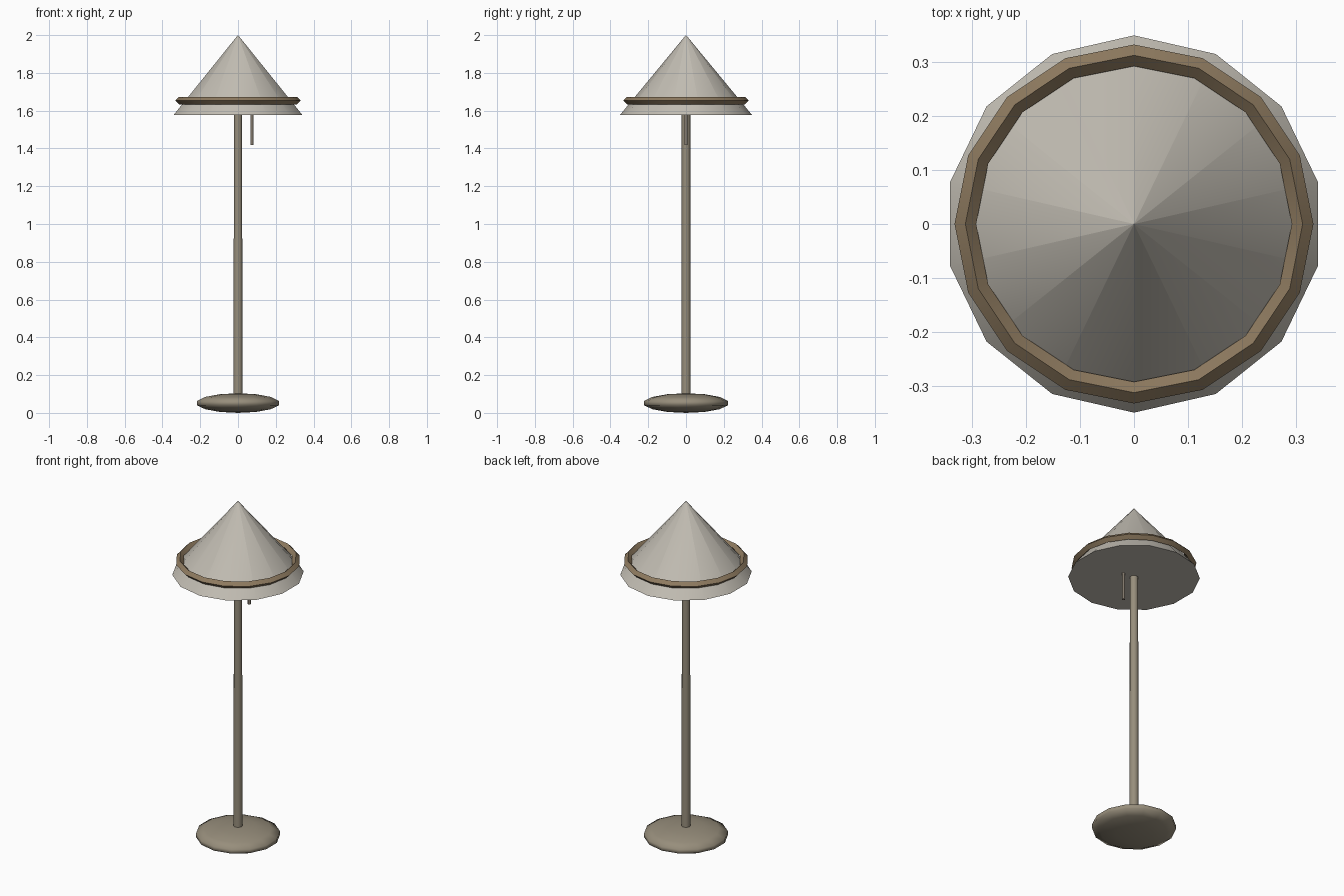
import bpy
from math import pi, radians

if "Cube" in bpy.data.objects:
    bpy.data.objects.remove(bpy.data.objects["Cube"])


def paint(name, rgb):
    m = bpy.data.materials.new(name)
    m.diffuse_color = (*rgb, 1)
    m.use_nodes = True
    m.node_tree.nodes["Principled BSDF"].inputs["Base Color"].default_value = m.diffuse_color
    return m


def finish(name, mat, angle=40):
    ob = bpy.context.object
    ob.name = name
    ob.data.materials.append(mat)
    bpy.ops.object.transform_apply(location=False, rotation=True, scale=True)
    bpy.ops.object.shade_smooth_by_angle(angle=radians(angle))
    return ob


def tapered(name, mat, sides, r_low, r_high, z_low, z_high, x=0):
    bpy.ops.mesh.primitive_cone_add(
        vertices=sides, radius1=r_low, radius2=r_high, depth=z_high - z_low,
        location=(x, 0, (z_low + z_high) / 2))
    return finish(name, mat)


linen = paint("linen", (0.54, 0.51, 0.45))
bronze = paint("bronze", (0.27, 0.195, 0.115))
metal = paint("metal", (0.31, 0.27, 0.20))
cord = paint("cord", (0.40, 0.34, 0.27))

# Base: flattened low-poly ball, with a vertex on the y axis
bpy.ops.mesh.primitive_uv_sphere_add(
    segments=14, ring_count=7, radius=1, location=(0, 0, 0.052))
base = bpy.context.object
if max(v.co.x for v in base.data.vertices) > max(v.co.y for v in base.data.vertices) + 1e-4:
    base.rotation_euler.z = pi / 2
base.scale = (0.228, 0.228, 0.052)
finish("base", metal, 180)

# Slightly tapered pole running up into the shade
tapered("pole", metal, 10, 0.0251, 0.0225, 0.08, 1.60)

# Closed conical shade; the tiny tip keeps the slope shading clean
tapered("shade", linen, 14, 0.349, 0.0005, 1.578, 2.0)

# Diamond-section trim ring around the shade
bpy.ops.mesh.primitive_torus_add(
    major_segments=16, minor_segments=4, major_radius=0.312,
    minor_radius=0.02, location=(0, 0, 1.653))
finish("trim_ring", bronze)

# Pull cord beside the pole
tapered("pull_cord", cord, 6, 0.009, 0.009, 1.417, 1.59, x=0.073)
